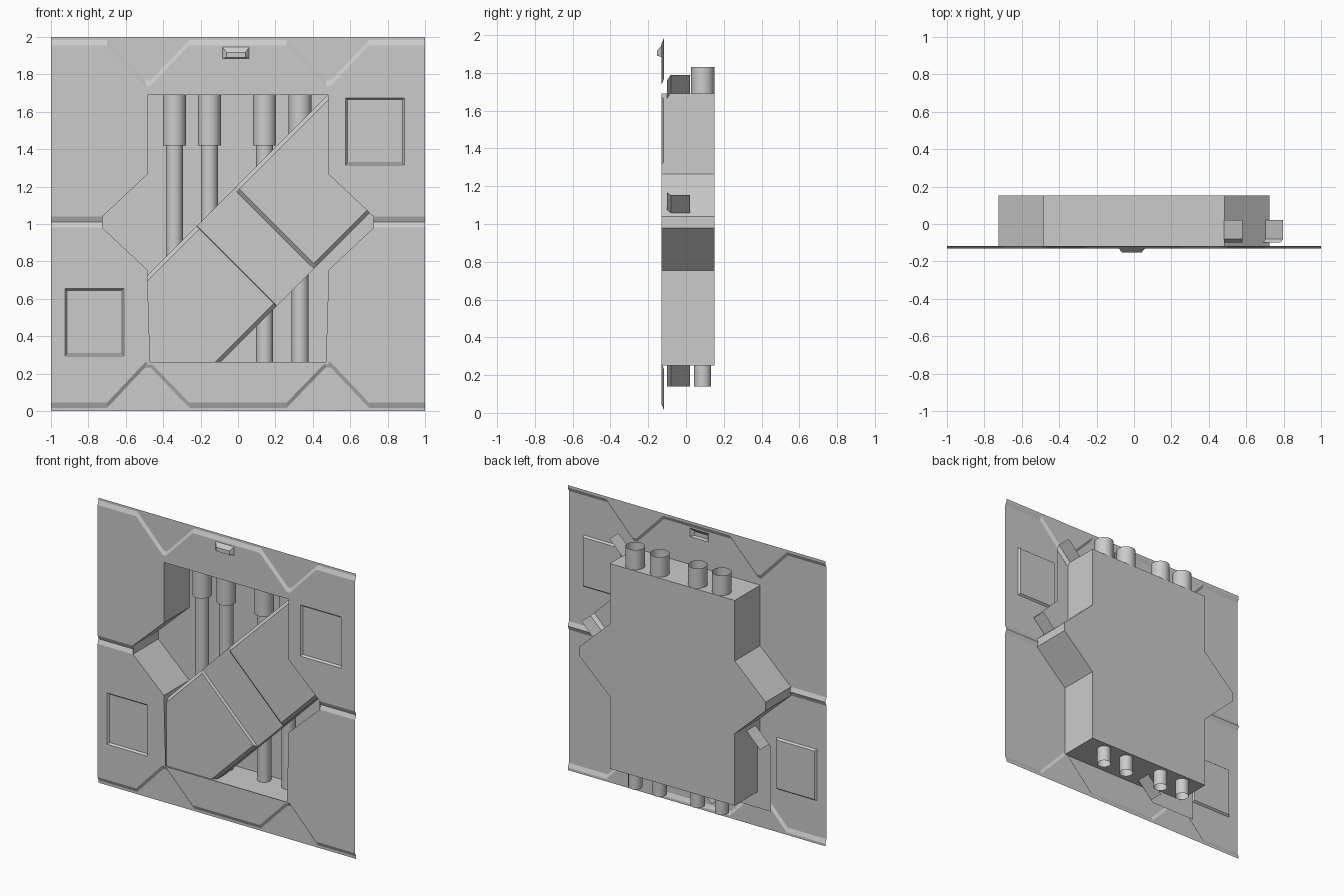
import bpy, bmesh, math
from mathutils import Vector

cube = bpy.data.objects.get("Cube")
if cube:
    bpy.data.objects.remove(cube, do_unlink=True)

FRONT, BASE, BACK = -0.13, -0.117, 0.152   # depths of raised sheet, grooves, recess floor
MID = 1.01                                 # height of the central seam


def finish(name, bm, smooth=False):
    """Weld, turn the faces to the front and link the object."""
    bmesh.ops.remove_doubles(bm, verts=bm.verts, dist=0.0005)
    bmesh.ops.recalc_face_normals(bm, faces=bm.faces)
    if not smooth and sum(f.normal.y * f.calc_area() for f in bm.faces) > 0:
        bmesh.ops.reverse_faces(bm, faces=bm.faces)
    mesh = bpy.data.meshes.new(name)
    bm.to_mesh(mesh)
    bm.free()
    obj = bpy.data.objects.new(name, mesh)
    bpy.context.collection.objects.link(obj)
    if smooth:
        bpy.ops.object.select_all(action='DESELECT')
        obj.select_set(True)
        bpy.context.view_layer.objects.active = obj
        bpy.ops.object.shade_smooth_by_angle(angle=math.radians(40))
    return obj


def row(bm, pts, y):
    return [bm.verts.new((x, y, z)) for x, z in pts]


def bridge(bm, a, b, closed=False):
    n = len(a)
    for i in range(n if closed else n - 1):
        j = (i + 1) % n
        bm.faces.new((a[i], a[j], b[j], b[i]))


def rect(x0, x1, z0, z1):
    return [(x0, z0), (x1, z0), (x1, z1), (x0, z1)]


def mirror_x(half):
    """Extend a path on the -x side to the +x side."""
    return half + [(-x, z) for x, z in reversed(half)]


def opening_half(s, end):
    return [(-0.725, MID + s * 0.03), (-0.485, MID + s * 0.255), (-0.485, end)]


def wall_panel(name, s, opening_end, stamps):
    """Half of the sheet: raised field, chamfered edges and stamped rectangles."""
    bm = bmesh.new()
    edge = mirror_x([(-1, 1 + s * 0.955), (-0.7, 1 + s * 0.955),
                     (-0.495, 1 + s * 0.738), (-0.47, 1 + s * 0.738),
                     (-0.26, 1 + s * 0.955)])
    hole = mirror_x(opening_half(s, opening_end))
    seam = MID + s * 0.03
    outline = [(-1, seam)] + edge + [(1, seam)] + hole[::-1]
    loops = [row(bm, outline, FRONT)]
    for outer, inner, depth in stamps:
        rim, floor = row(bm, outer, FRONT), row(bm, inner, depth)
        loops.append(rim)
        bridge(bm, rim, floor, True)
        bm.faces.new(floor)
    edges = []
    for loop in loops:
        for a, b in zip(loop, loop[1:] + loop[:1]):
            edges.append(bm.edges.get((a, b)) or bm.edges.new((a, b)))
    bmesh.ops.triangle_fill(bm, edges=edges, use_beauty=True, normal=Vector((0, -1, 0)))
    # chamfer and flat border strip along the notched edge
    foot = row(bm, [(x, z + s * 0.028) for x, z in edge], BASE)
    bridge(bm, loops[0][1:len(edge) + 1], foot)
    border = [foot[0], *foot[1:], *row(bm, [(1, 1 + s), (-1, 1 + s)], BASE)]
    bm.faces.new(border)
    # chamfers down into the central seam
    for side in (-1, 1):
        ends = [(side, seam), (side * 0.725, seam)]
        bridge(bm, row(bm, ends, FRONT), row(bm, [(x, MID) for x, z in ends], BASE))
    return finish(name, bm)


# front sheet with two square recesses and a pull handle
handle = (rect(-0.083, 0.06, 1.885, 1.945), rect(-0.062, 0.04, 1.89, 1.918), -0.153)
upper_recess = (rect(0.575, 0.89, 1.315, 1.675), rect(0.585, 0.88, 1.325, 1.665), BASE)
lower_recess = (rect(-0.925, -0.61, 0.295, 0.655), rect(-0.915, -0.62, 0.305, 0.645), BASE)
wall_panel("upper_wall_panel", 1, 1.69, [upper_recess, handle])
wall_panel("lower_wall_panel", -1, 0.25, [lower_recess])

# recessed housing behind the opening
bm = bmesh.new()
profile = mirror_x(opening_half(1, 1.69)) + mirror_x(opening_half(-1, 0.25))[::-1]
rim, floor = row(bm, profile, FRONT), row(bm, profile, BACK)
bridge(bm, rim, floor, True)
bm.faces.new(floor)
finish("recessed_housing", bm)

# diagonal cover: u runs along it, v across it
LOW, HIGH = 0.355, 1.21
SIDE, FACE, LIP = -0.08, -0.10, 0.022
stations = [
    (lambda v: abs(v - 0.73) - 0.45, FACE),
    (lambda v: 0.765, FACE),
    (lambda v: 0.772, SIDE),
    (lambda v: 1.165, SIDE),
    (lambda v: 1.195, FACE),
    (lambda v: max(1.95, 1.16 + v), FACE),
]
bm = bmesh.new()
rows = []
for u_at, face in stations:
    section = [(LOW, LIP), (LOW, SIDE), (LOW + 0.03, face), (0.73, face),
               (0.79, face), (HIGH - 0.03, face), (HIGH, SIDE), (HIGH, LIP)]
    rows.append([bm.verts.new(((u_at(v) - v) / 2, y, (u_at(v) + v) / 2))
                 for v, y in section])
for a, b in zip(rows, rows[1:]):
    bridge(bm, a, b)
finish("diagonal_cover", bm)

# stepped, open-ended pipes
for i, x in enumerate((-0.34, -0.153, 0.142, 0.332)):
    bm = bmesh.new()
    rings = []
    for r, z in ((0.045, 0.14), (0.045, 1.42), (0.062, 1.42), (0.062, 1.83)):
        rings.append([bm.verts.new((x + r * math.cos(k * math.tau / 32),
                                    0.088 + r * math.sin(k * math.tau / 32), z))
                      for k in range(32)])
    for a, b in zip(rings, rings[1:]):
        bridge(bm, a, b, True)
    finish(f"pipe_{i + 1}", bm, smooth=True)
